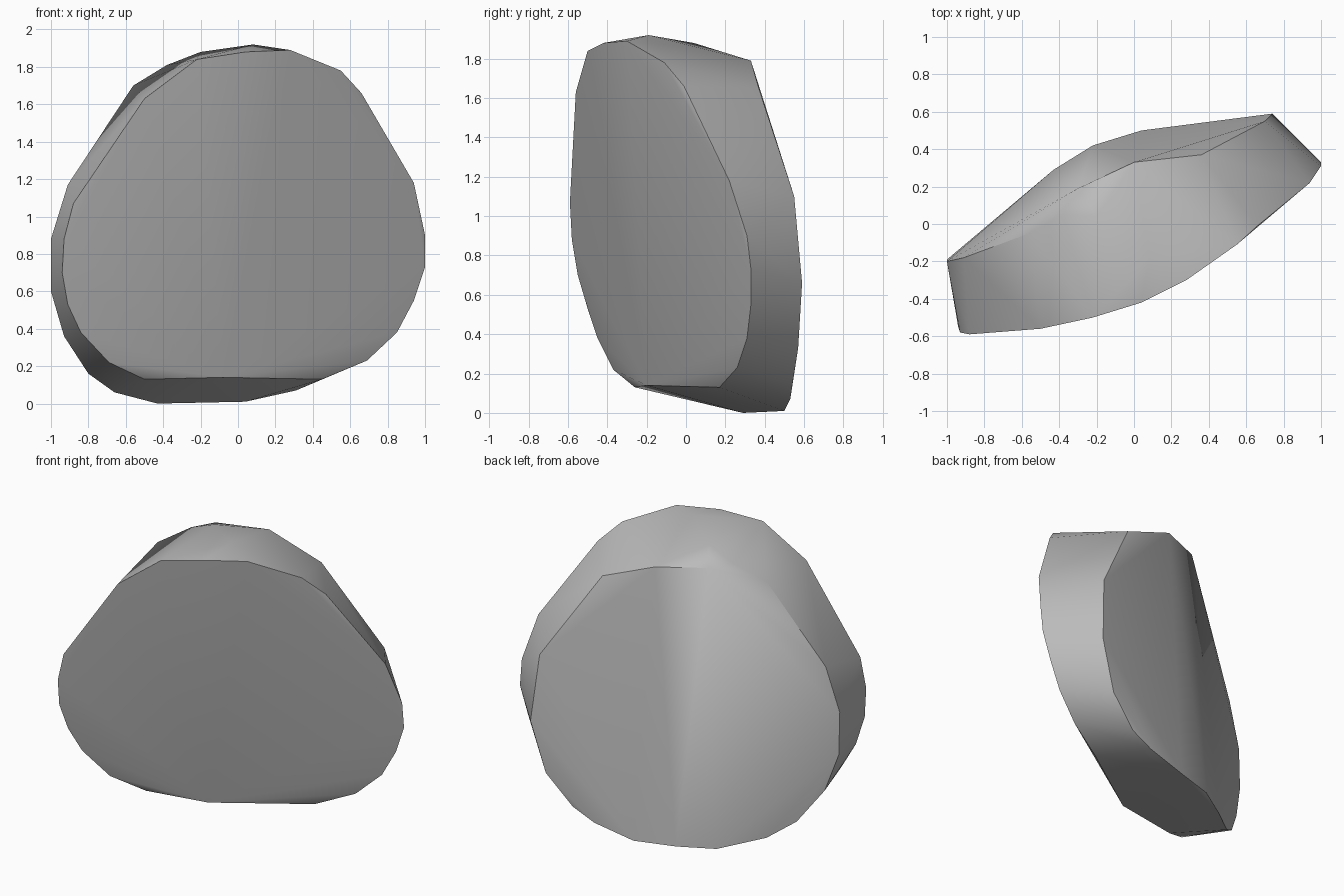
import bpy
import bmesh
import math

cube = bpy.data.objects.get("Cube")
if cube:
    bpy.data.objects.remove(cube, do_unlink=True)


def flat_material(name, colour):
    material = bpy.data.materials.new(name)
    material.use_nodes = True
    material.diffuse_color = colour
    shader = next(n for n in material.node_tree.nodes if n.type == "BSDF_PRINCIPLED")
    shader.inputs["Base Color"].default_value = colour
    return material


def convex_chunk(name, outlines, material):
    """Wrap a tight skin around the given outlines."""
    bm = bmesh.new()
    for outline in outlines:
        for point in outline:
            bm.verts.new(point)
    bmesh.ops.convex_hull(bm, input=list(bm.verts), use_existing_faces=False)
    buried = [v for v in bm.verts if not v.link_faces]
    bmesh.ops.delete(bm, geom=buried, context="VERTS")
    bmesh.ops.recalc_face_normals(bm, faces=list(bm.faces))
    mesh = bpy.data.meshes.new(name)
    bm.to_mesh(mesh)
    bm.free()
    mesh.materials.append(material)
    chunk = bpy.data.objects.new(name, mesh)
    bpy.context.collection.objects.link(chunk)
    return chunk


# Rim of the bowed front face, clockwise from the top
front_rim = [
    (.28, -.3, 1.89), (.55, -.11, 1.78), (.66, -.01, 1.66), (.94, .22, 1.18),
    (1, .31, .9), (1, .33, .73), (.94, .33, .55), (.85, .31, .38),
    (.69, .26, .23), (.45, .17, .13), (-.08, -.2, .14), (-.5, -.26, .13),
    (-.69, -.37, .22), (-.84, -.45, .38), (-.91, -.5, .53), (-.94, -.55, .7),
    (-.93, -.58, .88), (-.88, -.59, 1.07), (-.5, -.56, 1.63),
    (-.22, -.5, 1.84), (.04, -.42, 1.88),
]

# Rim of the back face, from the top round by the left
back_rim = [
    (0, .33, 1.79), (.36, .37, 1.65), (.7, .55, 1.1), (.74, .59, .66),
    (.64, .57, .33), (.46, .54, .14), (.31, .53, .07), (.04, .5, .01),
    (-.22, .42, .01), (-.43, .29, 0), (-.66, .09, .06), (-.8, -.03, .16),
    (-.93, -.14, .36), (-1, -.19, .6), (-1, -.2, .88), (-.91, -.18, 1.17),
    (-.56, -.05, 1.7), (-.3, .19, 1.81),
]

# Raised crown between the two rims
crown = [(.08, -.19, 1.92), (-.2, .04, 1.88), (-.38, .05, 1.81)]

grey_stone = flat_material("grey stone", (.5, .5, .5, 1))
stone = convex_chunk("stone_slab", [front_rim, back_rim, crown], grey_stone)

# Smooth broad faces with crisp rims
bpy.ops.object.select_all(action="DESELECT")
stone.select_set(True)
bpy.context.view_layer.objects.active = stone
bpy.ops.object.shade_smooth_by_angle(angle=math.radians(30))
